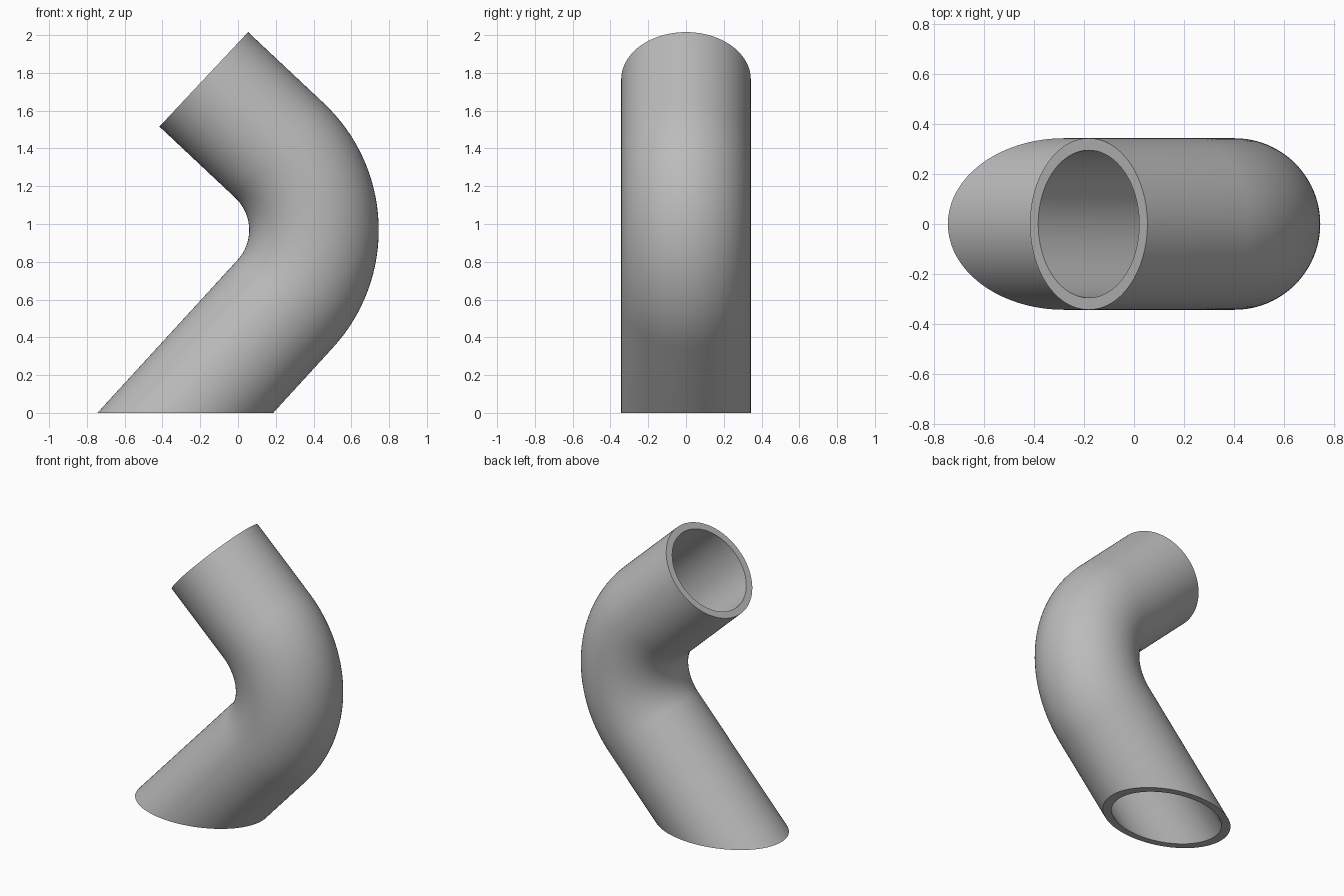
import bpy
import bmesh
from math import sin, cos, radians, tau
from mathutils import Vector

cube = bpy.data.objects.get("Cube")
if cube:
    bpy.data.objects.remove(cube, do_unlink=True)

OUTER, INNER = 0.343, 0.295
SIDES, STEPS = 96, 32
BEND_CENTER = Vector((-0.176, 0, 0.968))
BEND_RADIUS = 0.578
START, END = radians(-42.5), radians(46.8)   # bend angles
TOP_LENGTH = 0.55                            # straight upper arm

grey = bpy.data.materials.new("grey")
grey.use_nodes = True
colour = (0.5, 0.5, 0.5, 1)
grey.diffuse_color = colour
grey.node_tree.nodes["Principled BSDF"].inputs["Base Color"].default_value = colour


def ring(angle, radius):
    """Circle of points across the pipe at one angle of the bend."""
    out = Vector((cos(angle), 0, sin(angle)))
    centre = BEND_CENTER + out * BEND_RADIUS
    side = Vector((0, 1, 0))
    return [centre + radius * (out * cos(tau * i / SIDES) + side * sin(tau * i / SIDES))
            for i in range(SIDES)]


def tangent(angle):
    return Vector((-sin(angle), 0, cos(angle)))


def wall(radius):
    """Rings from the slanted foot, round the bend, to the square-cut top."""
    bend = [ring(START + (END - START) * k / STEPS, radius) for k in range(STEPS + 1)]
    down, up = tangent(START), tangent(END)
    foot = [p - down * (p.z / down.z) for p in bend[0]]
    top = [p + up * TOP_LENGTH for p in bend[-1]]
    return [foot] + bend + [top]


# Outer wall going up, inner wall coming back down, joined by the two rims
bm = bmesh.new()
loops = [[bm.verts.new(p) for p in r] for r in wall(OUTER) + wall(INNER)[::-1]]
for k, low in enumerate(loops):
    high = loops[(k + 1) % len(loops)]
    for i in range(SIDES):
        j = (i + 1) % SIDES
        bm.faces.new((low[i], low[j], high[j], high[i]))
bmesh.ops.recalc_face_normals(bm, faces=bm.faces[:])

mesh = bpy.data.meshes.new("bent_pipe")
bm.to_mesh(mesh)
bm.free()
mesh.materials.append(grey)
pipe = bpy.data.objects.new("bent_pipe", mesh)
bpy.context.collection.objects.link(pipe)

# Smooth walls, sharp rims
bpy.ops.object.select_all(action="DESELECT")
pipe.select_set(True)
bpy.context.view_layer.objects.active = pipe
bpy.ops.object.shade_smooth_by_angle(angle=radians(30))
